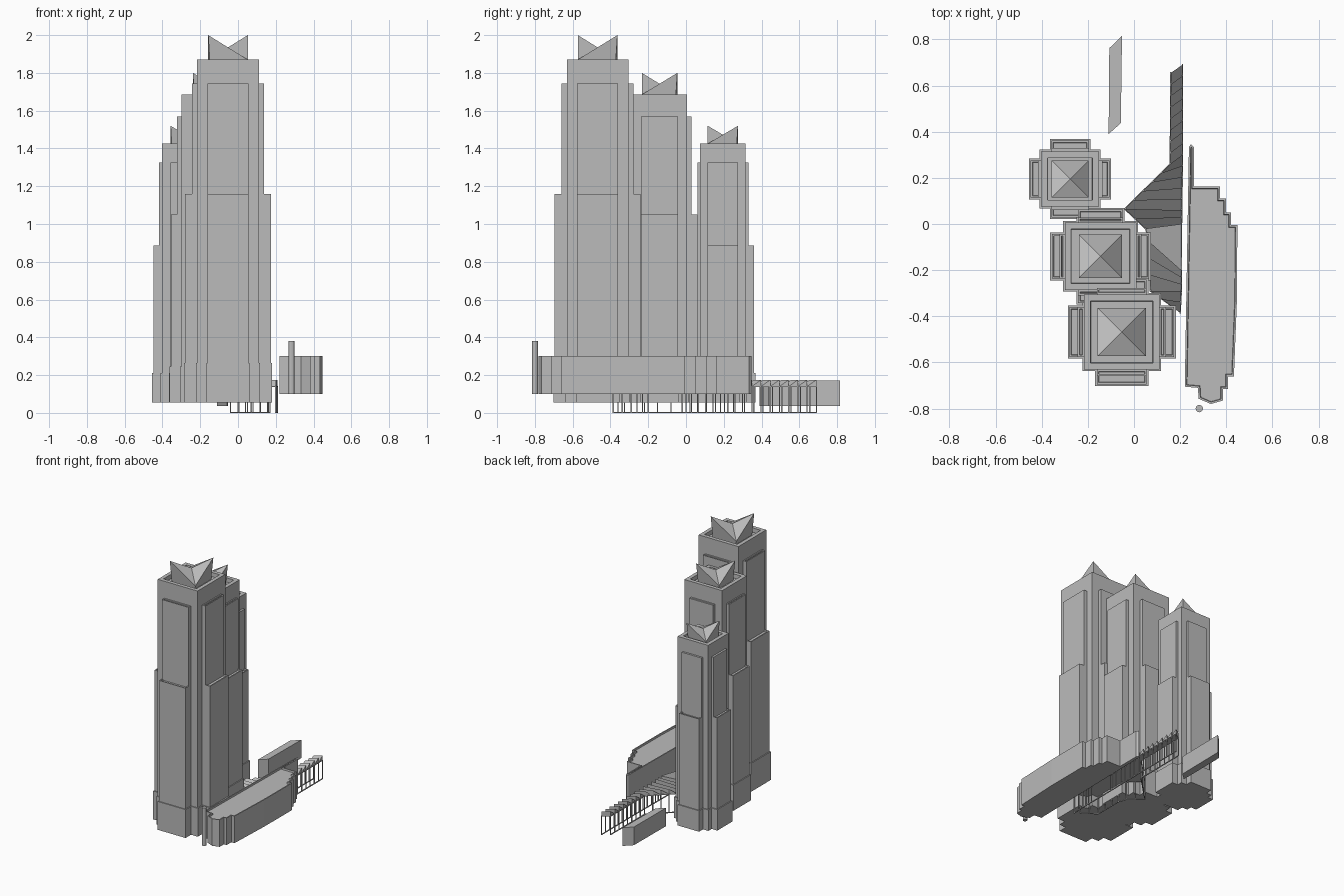
import bpy, bmesh
from mathutils import Vector

cube = bpy.data.objects.get("Cube")
if cube:
    bpy.data.objects.remove(cube, do_unlink=True)

stone = bpy.data.materials.new("light_grey")
stone.use_nodes = True
grey = (0.5, 0.5, 0.5, 1)
stone.diffuse_color = grey
stone.node_tree.nodes["Principled BSDF"].inputs["Base Color"].default_value = grey


def finish(name, bm, fix=True):
    if fix:
        bmesh.ops.recalc_face_normals(bm, faces=bm.faces[:])
    mesh = bpy.data.meshes.new(name)
    bm.to_mesh(mesh)
    bm.free()
    mesh.materials.append(stone)
    obj = bpy.data.objects.new(name, mesh)
    bpy.context.collection.objects.link(obj)
    return obj


def prism(bm, outline, z0, z1, rim=0, sink=0):
    """Extrude an outline upwards, with an optional sunken roof inside a rim."""
    base = bm.faces.new([bm.verts.new((x, y, z0)) for x, y in outline])
    ext = bmesh.ops.extrude_face_region(bm, geom=[base], use_keep_orig=True)
    verts = [g for g in ext["geom"] if isinstance(g, bmesh.types.BMVert)]
    top = [g for g in ext["geom"] if isinstance(g, bmesh.types.BMFace)][0]
    bmesh.ops.translate(bm, verts=verts, vec=(0, 0, z1 - z0))
    bmesh.ops.recalc_face_normals(bm, faces=bm.faces[:])
    if rim:
        bmesh.ops.inset_region(bm, faces=[top], thickness=rim, use_even_offset=True)
        # sink a second ring to make the parapet wall
        bmesh.ops.inset_region(bm, faces=[top], thickness=0.002, use_even_offset=True)
        bmesh.ops.translate(bm, verts=top.verts[:], vec=(0, 0, -sink))


def rect(cx, cy, hx, hy):
    return [(cx - hx, cy - hy), (cx + hx, cy - hy), (cx + hx, cy + hy), (cx - hx, cy + hy)]


def bar(bm, a, b, w):
    """Thin square bar between two points."""
    a, b = Vector(a), Vector(b)
    d = b - a
    ret = bmesh.ops.create_cube(bm, size=1)["verts"]
    rot = d.to_track_quat("Z", "Y")
    for v in ret:
        v.co = (a + b) / 2 + rot @ Vector((v.co.x * w, v.co.y * w, v.co.z * d.length))


# Towers: shaft, stepped side panels, plinth and folded crown
GROUND = 0.055


def tower(name, cx, cy, hx, hy, top, low, high, plinth, pw, out_low, out_high, crown, tip):
    bm = bmesh.new()
    prism(bm, rect(cx, cy, hx, hy), GROUND, top, 0.028, 0.03)
    finish(name + "_shaft", bm)

    bm = bmesh.new()
    for out, z in ((out_low, low), (out_high, high)):
        for s in (-1, 1):
            prism(bm, rect(cx + s * (hx + out / 2), cy, out / 2, pw), GROUND, z, 0.008, 0.01)
            prism(bm, rect(cx, cy + s * (hy + out / 2), pw, out / 2), GROUND, z, 0.008, 0.01)
    finish(name + "_side_panels", bm)

    bm = bmesh.new()
    e = 0.007
    prism(bm, rect(cx, cy, hx + e, hy + e), GROUND, plinth)
    prism(bm, rect(cx, cy, hx + out_low + e, pw + e), GROUND, plinth)
    prism(bm, rect(cx, cy, pw + e, hy + out_low + e), GROUND, plinth)
    finish(name + "_plinth", bm)

    # two opposite corners rise, the other two stay low
    bm = bmesh.new()
    heights = (tip, top, tip, top)
    ring = [bm.verts.new((x, y, z)) for (x, y), z in zip(rect(cx, cy, crown, crown), heights)]
    foot = [bm.verts.new((x, y, top - 0.03)) for x, y in rect(cx, cy, crown * 0.9, crown * 0.9)]
    mid = bm.verts.new((cx, cy, (top + tip) / 2))
    for i in range(4):
        j = (i + 1) % 4
        bm.faces.new((ring[i], ring[j], mid))
        bm.faces.new((foot[i], foot[j], ring[j], ring[i]))
    bm.faces.new(foot)
    finish(name + "_crown", bm)


tower("tall_tower", -0.053, -0.468, 0.163, 0.163, 1.87, 1.16, 1.745, 0.265,
      0.108, 0.064, 0.028, 0.105, 2.0)
tower("middle_tower", -0.145, -0.14, 0.155, 0.146, 1.685, 1.05, 1.57, 0.245,
      0.097, 0.056, 0.023, 0.094, 1.80)
tower("short_tower", -0.277, 0.195, 0.125, 0.12, 1.425, 0.885, 1.325, 0.21,
      0.081, 0.046, 0.015, 0.08, 1.52)

# Low annex with stepped ends and a long fin wall
annex = [(0.238, 0.333), (0.247, 0.346), (0.26, 0.333), (0.26, 0.162), (0.372, 0.162),
         (0.372, 0.11), (0.398, 0.11), (0.398, 0.05), (0.42, 0.05), (0.42, -0.005),
         (0.448, -0.005), (0.446, -0.33), (0.433, -0.66), (0.407, -0.66), (0.407, -0.715),
         (0.385, -0.715), (0.385, -0.765), (0.333, -0.78), (0.28, -0.757), (0.277, -0.71),
         (0.22, -0.705)]
bm = bmesh.new()
prism(bm, annex, 0.1, 0.3, 0.008, 0.012)
finish("annex", bm)

# Round pole at the front of the annex
bm = bmesh.new()
pole = bmesh.ops.create_cone(bm, cap_ends=True, segments=12, radius1=0.016,
                             radius2=0.016, depth=0.28)["verts"]
bmesh.ops.translate(bm, verts=pole, vec=(0.283, -0.8, 0.24))
finish("annex_pole", bm)

# Free-standing slab behind the towers
bm = bmesh.new()
prism(bm, [(-0.11, 0.39), (-0.057, 0.437), (-0.052, 0.815), (-0.107, 0.762)], 0.037, 0.172)
finish("rear_slab", bm)

# Walkway: sawtooth roof panels between two edge paths, on thin posts
left_path = [(0.16, 0.655), (0.157, 0.26), (-0.04, 0.065), (0.05, -0.02),
             (0.07, -0.08), (0.07, -0.29), (0.17, -0.36)]
right_path = [(0.21, 0.69), (0.21, 0.3), (0.207, 0.06), (0.206, 0.0),
              (0.205, -0.2), (0.205, -0.29), (0.2, -0.385)]
steps = (8, 5, 2, 1, 3, 2)
left, right = [], []
for path, pts in ((left_path, left), (right_path, right)):
    for k, n in enumerate(steps):
        a, b = Vector(path[k]), Vector(path[k + 1])
        pts += [a.lerp(b, i / n) for i in range(n)]
    pts.append(Vector(path[-1]))

EAVE, RIDGE = 0.14, 0.175
roof, frame = bmesh.new(), bmesh.new()
for i in range(len(left)):
    for pts in (left, right):
        p = pts[i]
        bar(frame, (p.x, p.y, 0), (p.x, p.y, EAVE), 0.006)
        if i + 1 < len(left):
            q = pts[i + 1]
            for z in (0.003, EAVE):
                bar(frame, (p.x, p.y, z), (q.x, q.y, z), 0.006)
    if i + 1 < len(left):
        corners = [(left[i], RIDGE), (right[i], RIDGE), (right[i + 1], EAVE), (left[i + 1], EAVE)]
        upper = [roof.verts.new((p.x, p.y, z)) for p, z in corners]
        lower = [roof.verts.new((p.x, p.y, EAVE - 0.003)) for p, z in corners]
        roof.faces.new(upper)
        roof.faces.new(lower)
        for j in range(4):
            k = (j + 1) % 4
            roof.faces.new((upper[j], upper[k], lower[k], lower[j]))
finish("walkway_roof", roof)
finish("walkway_frame", frame)
